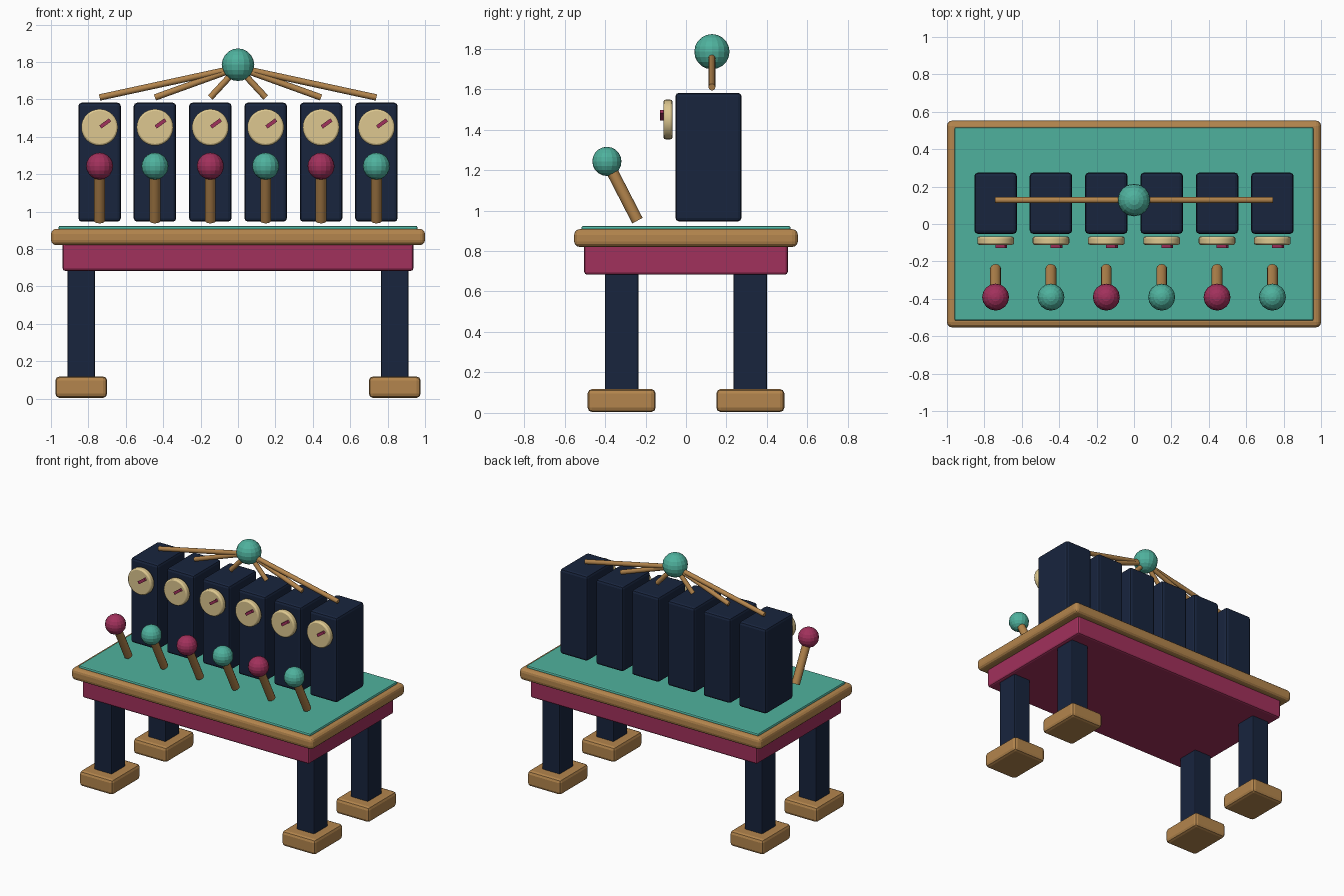
import bpy, bmesh
from math import radians
from mathutils import Vector, Matrix

if "Cube" in bpy.data.objects:
    bpy.data.objects.remove(bpy.data.objects["Cube"])


def material(name, rgb):
    m = bpy.data.materials.new(name)
    m.diffuse_color = [(c / 255) ** 2.2 for c in rgb] + [1]
    m.use_nodes = True
    m.node_tree.nodes["Principled BSDF"].inputs["Base Color"].default_value = m.diffuse_color
    return m


WOOD = material("wood", (178, 132, 78))
NAVY = material("navy", (30, 41, 64))
MAROON = material("maroon", (160, 52, 92))
TEAL = material("teal", (80, 176, 156))
CREAM = material("cream", (220, 198, 142))


def finish(name, bm, mat, bevel=0, segments=2, smooth=False):
    mesh = bpy.data.meshes.new(name)
    bm.to_mesh(mesh)
    bm.free()
    mesh.materials.append(mat)
    ob = bpy.data.objects.new(name, mesh)
    bpy.context.collection.objects.link(ob)
    if bevel:
        mod = ob.modifiers.new("bevel", 'BEVEL')
        mod.width, mod.segments = bevel, segments
        mod.limit_method, mod.angle_limit = 'ANGLE', radians(40)
    if smooth:
        bpy.ops.object.select_all(action='DESELECT')
        ob.select_set(True)
        bpy.context.view_layer.objects.active = ob
        bpy.ops.object.shade_smooth_by_angle(angle=radians(35))
    return ob


def box(name, center, size, mat, bevel=0, segments=2, turn=0):
    bm = bmesh.new()
    bmesh.ops.create_cube(bm, size=1)
    bmesh.ops.transform(bm, verts=bm.verts, matrix=Matrix.Translation(center)
                        @ Matrix.Rotation(turn, 4, 'Y') @ Matrix.Diagonal((*size, 1)))
    return finish(name, bm, mat, bevel, segments)


def rod(name, a, b, r, mat, sides=12, bevel=0):
    a, b = Vector(a), Vector(b)
    d = b - a
    bm = bmesh.new()
    bmesh.ops.create_cone(bm, cap_ends=True, segments=sides, radius1=r, radius2=r, depth=d.length,
                          matrix=Matrix.Translation((a + b) / 2) @ d.to_track_quat('Z', 'Y').to_matrix().to_4x4())
    return finish(name, bm, mat, bevel, 2, smooth=True)


def ball(name, center, r, mat):
    bm = bmesh.new()
    bmesh.ops.create_uvsphere(bm, u_segments=16, v_segments=10, radius=r,
                              matrix=Matrix.Translation(center))
    return finish(name, bm, mat)


# table: top slab, inlaid surface, apron
box("table_top", (0, 0, 0.864), (2.0, 1.106, 0.088), WOOD, 0.028, 3)
box("table_surface", (0, 0, 0.907), (1.92, 1.034, 0.034), TEAL, 0.01)
box("apron", (0, 0, 0.758), (1.876, 1.006, 0.15), MAROON, 0.014)

# legs and feet
for sx, side in ((-1, "left"), (1, "right")):
    for sy, end in ((-1, "front"), (1, "back")):
        x, y = sx * 0.838, sy * 0.318
        box(f"{end}_{side}_leg", (x, y, 0.395), (0.145, 0.165, 0.60), NAVY, 0.008)
        box(f"{end}_{side}_foot", (x, y, 0.061), (0.277, 0.336, 0.114), WOOD, 0.022)

# six cabinets, each with dial, needle, lever and linking rod
for i in range(6):
    x = -0.74 + i * 0.296
    box(f"cabinet_{i + 1}", (x, 0.111, 1.264), (0.227, 0.327, 0.636), NAVY, 0.018)
    rod(f"dial_{i + 1}", (x, -0.067, 1.45), (x, -0.111, 1.45), 0.098, CREAM, 32, 0.01)
    box(f"needle_{i + 1}", (x + 0.03, -0.114, 1.471), (0.064, 0.028, 0.02), MAROON,
        turn=radians(-36))
    rod(f"lever_{i + 1}", (x, -0.24, 0.95), (x, -0.391, 1.243), 0.029, WOOD)
    ball(f"lever_knob_{i + 1}", (x, -0.391, 1.243), 0.072, TEAL if i % 2 else MAROON)
    rod(f"linking_rod_{i + 1}", (x, 0.128, 1.61), (0, 0.128, 1.77), 0.017, WOOD)

# hub ball joining the rods
ball("hub_ball", (0, 0.128, 1.785), 0.087, TEAL)
